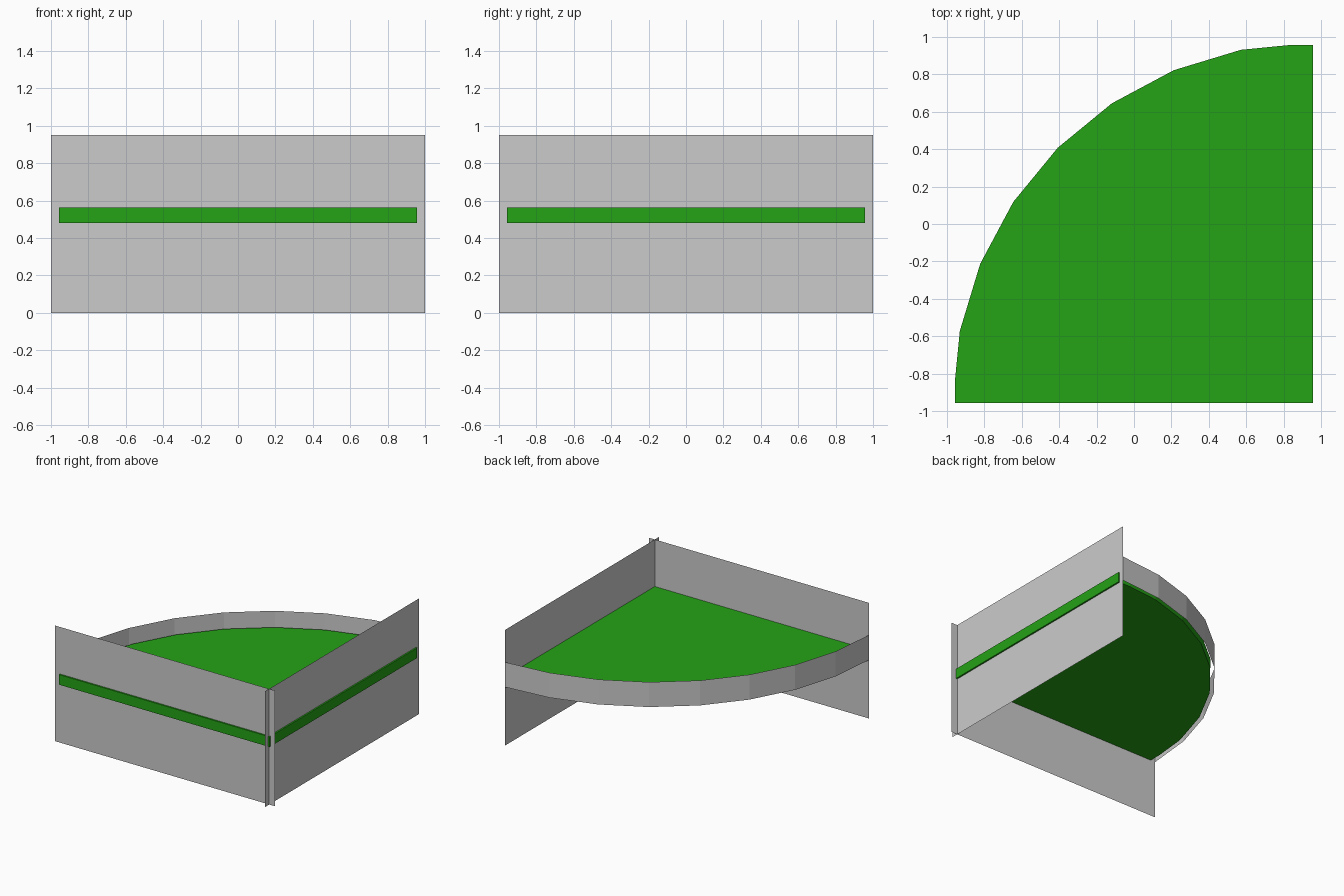
import bpy, bmesh
from math import sin, cos, pi

if "Cube" in bpy.data.objects:
    bpy.data.objects.remove(bpy.data.objects["Cube"])

C = 0.945          # wall offset; arc centre is (C, -C)
LIM = 0.958        # square that trims the shelf board
STEP = pi / 16     # arc facets


def add_object(name, bm):
    mesh = bpy.data.meshes.new(name)
    bm.to_mesh(mesh)
    bm.free()
    obj = bpy.data.objects.new(name, mesh)
    bpy.context.collection.objects.link(obj)
    return obj


def arc(radius):
    return [(C - radius * cos(i * STEP), -C + radius * sin(i * STEP)) for i in range(9)]


def sheet(name, path, z0, z1):
    # Upright, paper-thin surface along a plan path
    bm = bmesh.new()
    rows = [(bm.verts.new((x, y, z0)), bm.verts.new((x, y, z1))) for x, y in path]
    for (a, b), (c, d) in zip(rows, rows[1:]):
        bm.faces.new((a, b, d, c))
    return add_object(name, bm)


# Two crossing walls and the curved rim
sheet("front_wall", [(1, -C), (-1, -C)], 0, 0.95)
sheet("right_wall", [(C, 1), (C, -1)], 0, 0.95)
sheet("curved_rim", arc(1 + C)[::-1], 0.48, 0.685)

# Quarter-round board: faceted arc trimmed to the square
bm = bmesh.new()
outline = [(-LIM - 0.01, -LIM)] + arc(1.913) + [(LIM, LIM + 0.01), (LIM, -LIM)]
face = bm.faces.new([bm.verts.new((x, y, 0.481)) for x, y in outline])
for co, no in (((-LIM, 0, 0), (-1, 0, 0)), ((0, LIM, 0), (0, 1, 0))):
    bmesh.ops.bisect_plane(bm, geom=bm.verts[:] + bm.edges[:] + bm.faces[:],
                           plane_co=co, plane_no=no, clear_outer=True)
ext = bmesh.ops.extrude_face_region(bm, geom=bm.faces[:])
bmesh.ops.translate(bm, vec=(0, 0, 0.083),
                    verts=[v for v in ext["geom"] if isinstance(v, bmesh.types.BMVert)])
bmesh.ops.recalc_face_normals(bm, faces=bm.faces[:])
board = add_object("quarter_round_board", bm)

# Green board colour
green = bpy.data.materials.new("green")
green.diffuse_color = (0.018, 0.36, 0.008, 1)
green.use_nodes = True
green.node_tree.nodes["Principled BSDF"].inputs["Base Color"].default_value = green.diffuse_color
board.data.materials.append(green)
